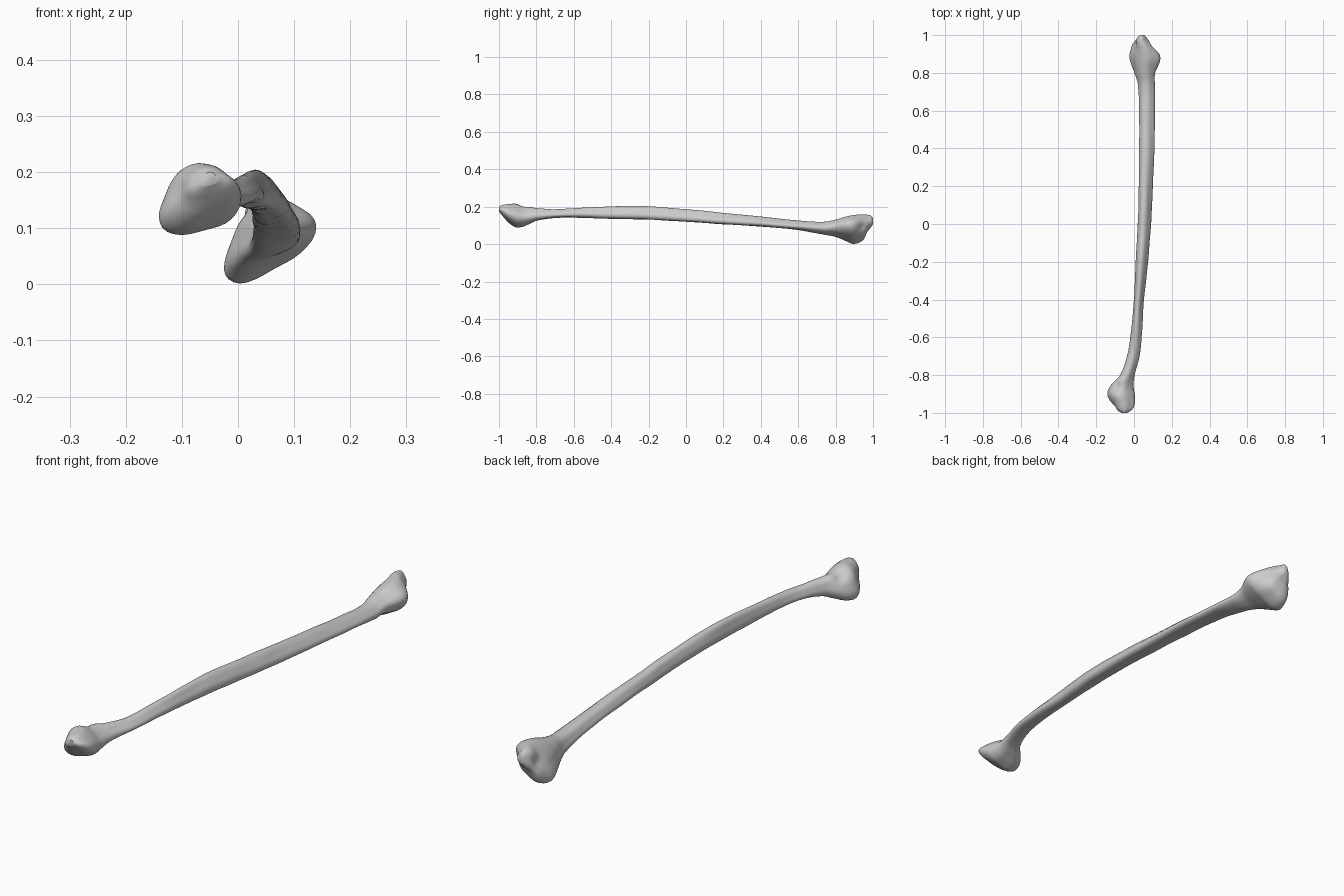
import bpy, bmesh, math
from mathutils import Vector, noise

if "Cube" in bpy.data.objects:
    bpy.data.objects.remove(bpy.data.objects["Cube"])

# Section rows along the bone: y, x min, x max, z min, z max, slant
SECTIONS = [
    (-1.0, -.065, -.035, .175, .2, .2),
    (-.985, -.09, -.012, .155, .208, .2),
    (-.955, -.115, .003, .12, .213, .2),
    (-.91, -.14, .005, .09, .215, .15),
    (-.875, -.136, -.001, .093, .206, .1),
    (-.84, -.112, -.003, .107, .2, .05),
    (-.8, -.074, .003, .124, .193, 0),
    (-.7, -.037, .03, .139, .186, 0),
    (-.58, -.018, .042, .14, .193, 0),
    (-.4, 0, .052, .136, .2, -.05),
    (-.25, .007, .07, .133, .204, -.1),
    (0, .02, .09, .12, .187, -.15),
    (.2, .025, .1, .106, .167, -.15),
    (.4, .027, .108, .094, .147, -.1),
    (.6, .027, .111, .075, .126, 0),
    (.74, .02, .111, .05, .12, .2),
    (.8, .003, .113, .038, .132, .35),
    (.86, -.02, .137, .014, .148, .45),
    (.89, -.025, .138, .002, .154, .45),
    (.925, -.017, .119, .008, .159, .4),
    (.95, -.01, .1, .026, .16, .3),
    (.97, .002, .08, .066, .158, .2),
    (.988, .018, .066, .088, .153, .1),
    (1.0, .032, .054, .105, .138, 0),
]
SIDES = 40
STEPS = 7

# Shallow hollows in the two knobby ends: centre, radius, depth
DENTS = [((-.095, -.86, .2), .035, .014), ((.105, .945, .095), .035, .016),
         ((.0, .95, .1), .035, .012), ((-.1, -.96, .15), .03, .008)]


def blend(a, b, c, d, t):
    """Smooth interpolation of one section row between b and c."""
    dy = c[0] - b[0]
    out = [b[0] + dy * t]
    for i in range(1, 6):
        m1 = (c[i] - a[i]) / max(c[0] - a[0], 1e-6) * dy
        m2 = (d[i] - b[i]) / max(d[0] - b[0], 1e-6) * dy
        out.append((2*t**3 - 3*t*t + 1) * b[i] + (t**3 - 2*t*t + t) * m1
                   + (3*t*t - 2*t**3) * c[i] + (t**3 - t*t) * m2)
    return out


def ring(row):
    """Rounded three-sided outline fitted to the section's limits."""
    y, x0, x1, z0, z1, slant = row
    pts = []
    for i in range(SIDES):
        a = math.tau * i / SIDES
        r = 1 + .11 * math.cos(3 * (a - math.radians(100)))
        pts.append((r * math.cos(a), r * math.sin(a + slant)))
    us, vs = zip(*pts)
    u0, u1, v0, v1 = min(us), max(us), min(vs), max(vs)
    centre = Vector(((x0 + x1) / 2, y, (z0 + z1) / 2))
    result = []
    for u, v in pts:
        p = Vector((x0 + (x1 - x0) * (u - u0) / (u1 - u0), y,
                    z0 + (z1 - z0) * (v - v0) / (v1 - v0)))
        inward = (centre - p).normalized()
        push = .002 * noise.noise(Vector((p.x * 25, p.y * 9, p.z * 25)))
        for c, rad, depth in DENTS:
            push += depth * math.exp(-((p - Vector(c)).length / rad) ** 2 * 1.5)
        result.append(p + inward * push)
    return result


# Bone: loft through the interpolated sections
bm = bmesh.new()
rings = []
n = len(SECTIONS)
for k in range(n - 1):
    quad = [SECTIONS[max(k - 1, 0)], SECTIONS[k], SECTIONS[k + 1], SECTIONS[min(k + 2, n - 1)]]
    for s in range(STEPS + (k == n - 2)):
        rings.append([bm.verts.new(p) for p in ring(blend(*quad, s / STEPS))])
for r1, r2 in zip(rings, rings[1:]):
    for i in range(SIDES):
        j = (i + 1) % SIDES
        bm.faces.new((r1[i], r1[j], r2[j], r2[i]))
bm.faces.new(rings[0])
bm.faces.new(rings[-1])
bmesh.ops.recalc_face_normals(bm, faces=bm.faces)
mesh = bpy.data.meshes.new("long_bone")
bm.to_mesh(mesh)
bm.free()
bone = bpy.data.objects.new("long_bone", mesh)
bpy.context.collection.objects.link(bone)
bpy.context.view_layer.objects.active = bone
bone.select_set(True)
bpy.ops.object.shade_smooth_by_angle(angle=math.radians(50))
